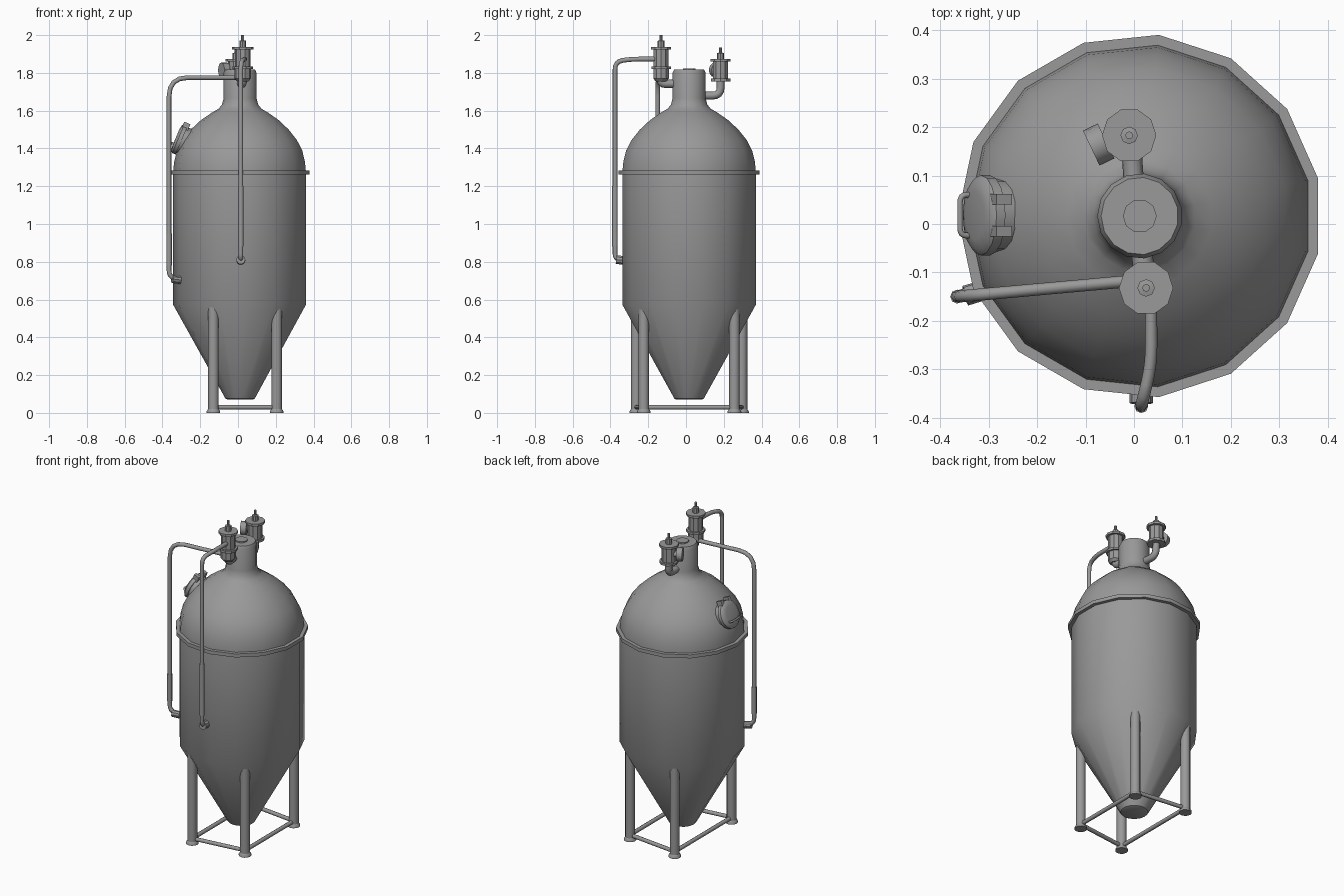
import bpy, bmesh, math
from mathutils import Vector, Matrix

if "Cube" in bpy.data.objects:
    bpy.data.objects.remove(bpy.data.objects["Cube"])

steel = bpy.data.materials.new("brushed_steel")
steel.use_nodes = True
GREY = (0.32, 0.32, 0.32, 1)
steel.diffuse_color = GREY
steel.node_tree.nodes["Principled BSDF"].inputs["Base Color"].default_value = GREY

CX, CY = 0.012, 0.0165  # tank axis


def finish(ob, angle=35):
    ob.data.materials.clear()
    ob.data.materials.append(steel)
    bpy.ops.object.select_all(action='DESELECT')
    ob.select_set(True)
    bpy.context.view_layer.objects.active = ob
    bpy.ops.object.shade_smooth_by_angle(angle=math.radians(angle))
    return ob


def mesh_object(name, bm):
    bmesh.ops.recalc_face_normals(bm, faces=bm.faces)
    me = bpy.data.meshes.new(name)
    bm.to_mesh(me)
    bm.free()
    ob = bpy.data.objects.new(name, me)
    bpy.context.collection.objects.link(ob)
    return finish(ob)


def lathe(name, profile, at, sides=12, axis=(0, 0, 1), phase=0):
    """Turn an open (radius, height) profile about an axis and cap both ends."""
    bm = bmesh.new()
    rings = []
    for r, z in profile:
        angles = [math.radians(phase) + math.tau * i / sides for i in range(sides)]
        rings.append([bm.verts.new((r * math.cos(a), r * math.sin(a), z)) for a in angles])
    for low, high in zip(rings, rings[1:]):
        for i in range(sides):
            j = (i + 1) % sides
            bm.faces.new((low[i], low[j], high[j], high[i]))
    bm.faces.new(rings[0])
    bm.faces.new(rings[-1])
    turn = Vector((0, 0, 1)).rotation_difference(Vector(axis)).to_matrix().to_4x4()
    bm.transform(Matrix.Translation(at) @ turn)
    return mesh_object(name, bm)


def pipe(name, points, radius, bend=0.06, steps=4):
    """Round tube along a path whose corners are rounded."""
    pts = [Vector(p) for p in points]
    path = [pts[0]]
    for a, b, c in zip(pts, pts[1:], pts[2:]):
        d = min(bend, (a - b).length * 0.48, (c - b).length * 0.48)
        p, q = b + (a - b).normalized() * d, b + (c - b).normalized() * d
        for i in range(steps + 1):
            t = i / steps
            path.append(p * (1 - t) ** 2 + b * 2 * t * (1 - t) + q * t * t)
    path.append(pts[-1])
    cu = bpy.data.curves.new(name, 'CURVE')
    cu.dimensions = '3D'
    cu.bevel_depth = radius
    cu.bevel_resolution = 2
    cu.use_fill_caps = True
    sp = cu.splines.new('POLY')
    sp.points.add(len(path) - 1)
    for point, co in zip(sp.points, path):
        point.co = (*co, 1)
    ob = bpy.data.objects.new(name, cu)
    bpy.context.collection.objects.link(ob)
    bpy.ops.object.select_all(action='DESELECT')
    ob.select_set(True)
    bpy.context.view_layer.objects.active = ob
    bpy.ops.object.convert(target='MESH')
    return finish(bpy.context.object, 50)


def box(name, size, matrix):
    bm = bmesh.new()
    bmesh.ops.create_cube(bm, size=1)
    bm.transform(matrix @ Matrix.Diagonal((*size, 1)))
    return mesh_object(name, bm)


# Tank shell: cone, cylinder, dome and neck
shell = [(0.066, 0.07), (0.078, 0.075), (0.355, 0.572), (0.355, 1.28),
         (0.350, 1.33), (0.335, 1.39), (0.306, 1.445), (0.262, 1.5),
         (0.208, 1.55), (0.15, 1.59), (0.115, 1.61), (0.097, 1.632),
         (0.088, 1.665), (0.088, 1.80), (0.08, 1.817)]
lathe("tank", shell, (CX, CY, 0), 15, phase=12)
lathe("seam_ring", [(0.376, 1.262), (0.376, 1.284)], (CX, CY, 0), 15, phase=12)
lathe("neck_cap", [(0.035, 1.81), (0.035, 1.824)], (CX, CY, 0), 10)

# Stand: four legs with feet, joined by rods
legs = [(0.205, CY - 0.24), (0.205, CY + 0.24), (-0.13, CY + 0.28), (-0.13, CY - 0.28)]
for i, (x, y) in enumerate(legs):
    lathe(f"leg_{i}", [(0.028, 0.005), (0.028, 0.565)], (x, y, 0), 12)
    lathe(f"foot_{i}", [(0.036, 0), (0.036, 0.008), (0.028, 0.02)], (x, y, 0), 12)
    nx, ny = legs[(i + 1) % 4]
    pipe(f"stand_rod_{i}", [(x, y, 0.03), (nx, ny, 0.03)], 0.012)


# Valves: body between two plates, with a stepped stem
def valve(name, x, y, z):
    at = (x, y, z)
    lathe(name + "_body", [(0.042, 0.005), (0.042, 0.11)], at, 10)
    lathe(name + "_lower_plate", [(0.054, 0), (0.054, 0.014)], at, 10)
    lathe(name + "_upper_plate", [(0.056, 0.104), (0.056, 0.118)], at, 10)
    lathe(name + "_stem", [(0.018, 0.11), (0.018, 0.15), (0.008, 0.152), (0.008, 0.18)], at, 8)


FX, FY, BX, BY = 0.025, -0.132, -0.01, 0.183
valve("front_valve", FX, FY, 1.82)
valve("back_valve", BX, BY, 1.755)
lathe("front_valve_base", [(0.03, 1.755), (0.043, 1.77), (0.043, 1.825)], (FX, FY, 0), 10)
pipe("front_elbow", [(FX, FY, 1.79), (FX, FY, 1.742), (0.015, -0.05, 1.742)], 0.022)
pipe("back_elbow", [(BX, BY, 1.77), (BX + 0.003, BY, 1.68), (0, 0.08, 1.68)], 0.021)
lathe("back_valve_dial", [(0.04, -0.017), (0.04, 0.017)], (-0.073, 0.164, 1.815), 12,
      axis=(-0.9, -0.43, 0))
pipe("dial_stub", [(BX, BY + 0.01, 1.815), (-0.073, 0.164, 1.815)], 0.018)

# Long pipes running down the tank
pipe("side_pipe", [(FX, -0.115, 1.775), (-0.365, -0.15, 1.775), (-0.365, -0.15, 0.72),
                   (-0.30, -0.13, 0.70)], 0.0125, 0.1)
pipe("front_pipe", [(FX + 0.01, FY, 1.873), (0.036, -0.29, 1.873), (0.015, -0.376, 1.86),
                    (0.015, -0.376, 0.815), (0.015, -0.32, 0.805)], 0.0125, 0.08)
lathe("side_pipe_socket", [(0.021, -0.01), (0.021, 0.035)], (-0.315, -0.138, 0.704), 10,
      axis=(-0.92, -0.28, 0.1))
lathe("front_pipe_socket", [(0.024, -0.01), (0.024, 0.035)], (0.015, -0.335, 0.808), 10,
      axis=(0, -1, 0.1))
pipe("side_pipe_sleeve", [(-0.365, -0.15, 0.95), (-0.365, -0.15, 0.78)], 0.0145)
pipe("front_pipe_sleeve", [(0.015, -0.376, 1.2), (0.015, -0.376, 0.88)], 0.0145)

# Hatch on the dome: frame along z of a local basis, y is up the slope
normal = Vector((-0.92, 0, 0.39)).normalized()
across = Vector((0, -1, 0))
up = normal.cross(across)
hatch = Matrix((across, up, normal)).transposed().to_4x4()
hatch.translation = (-0.283, 0.018, 1.438)
lathe("hatch_collar", [(0.075, -0.04), (0.075, 0.02)], hatch.translation, 16, axis=normal)
lathe("hatch_lid", [(0.083, 0.016), (0.083, 0.036), (0.074, 0.045), (0.05, 0.05)],
      hatch.translation, 16, axis=normal)
pipe("hatch_handle", [hatch @ Vector(p) for p in
                      ((-0.042, -0.035, 0.035), (-0.042, -0.035, 0.068),
                       (0.042, -0.035, 0.068), (0.042, -0.035, 0.035))], 0.006, 0.015)
for i, side in enumerate((-1, 1)):
    box(f"hatch_hinge_{i}", (0.022, 0.04, 0.035),
        hatch @ Matrix.Translation((side * 0.033, 0.075, 0.024)))
